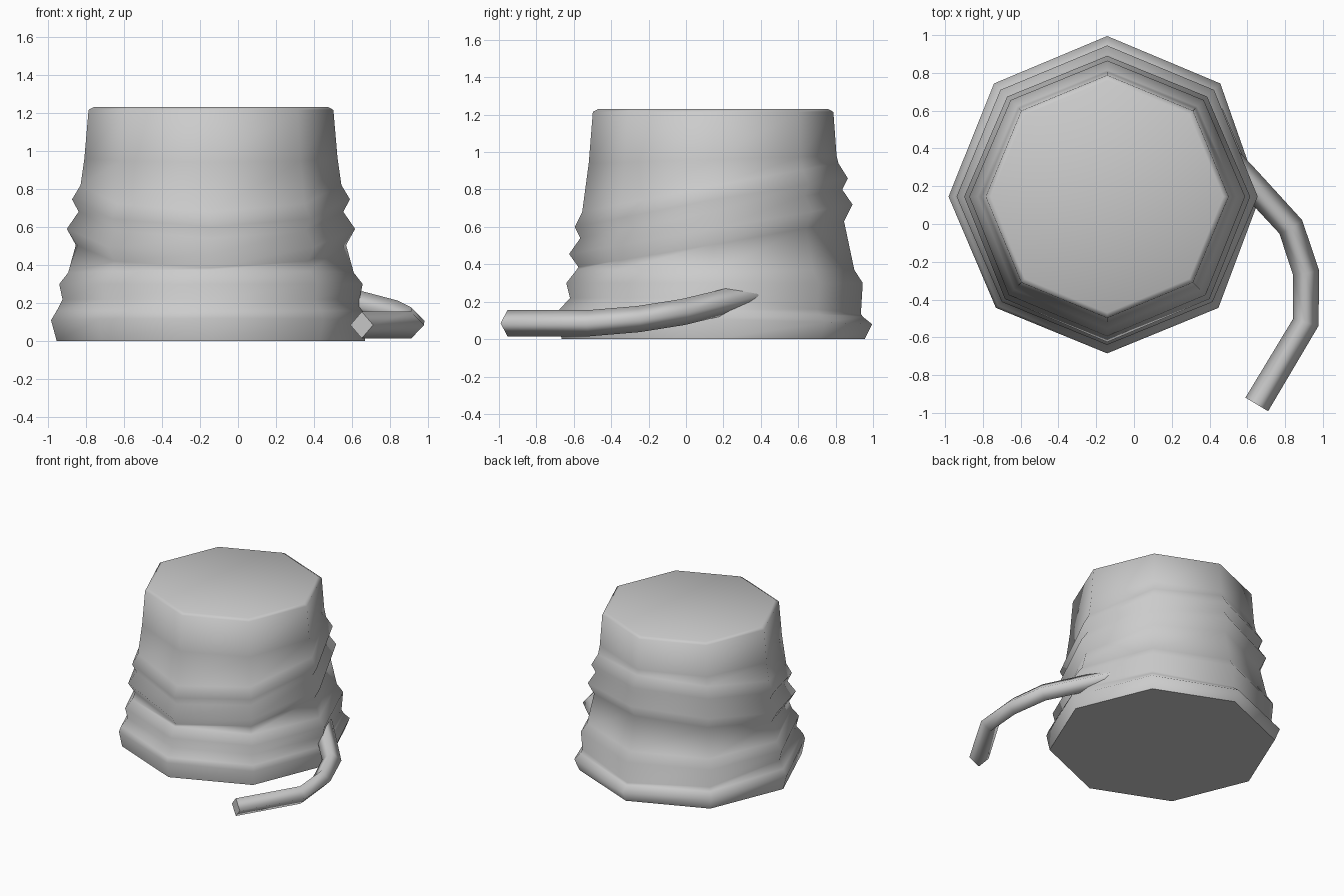
import bpy, bmesh, math
from mathutils import Vector

cube = bpy.data.objects.get("Cube")
if cube:
    bpy.data.objects.remove(cube)

GREY = (0.6, 0.6, 0.6, 1)
mat = bpy.data.materials.new("plain grey")
mat.use_nodes = True
mat.diffuse_color = GREY
mat.node_tree.nodes["Principled BSDF"].inputs["Base Color"].default_value = GREY


def loft(name, rings, smooth_end=False):
    """Skin a list of equal-length point rings and cap both ends."""
    bm = bmesh.new()
    loops = [[bm.verts.new(p) for p in ring] for ring in rings]
    n = len(loops[0])
    for a, b in zip(loops, loops[1:]):
        for i in range(n):
            j = (i + 1) % n
            bm.faces.new((a[i], a[j], b[j], b[i])).smooth = True
    bm.faces.new(loops[0][::-1])
    bm.faces.new(loops[-1]).smooth = smooth_end
    bmesh.ops.recalc_face_normals(bm, faces=bm.faces)
    mesh = bpy.data.meshes.new(name)
    bm.to_mesh(mesh)
    bm.free()
    mesh.materials.append(mat)
    obj = bpy.data.objects.new(name, mesh)
    bpy.context.collection.objects.link(obj)
    return obj


def blend(values, s):
    """Mix (back, middle, front) values; s runs from 1 at the back to -1."""
    back, mid, front = values
    return mid + (back - mid) * s if s > 0 else mid + (mid - front) * s


# Coiled body: tilted octagonal rings, each with radius and height
# given at the back, middle and front
PROFILE = [
    ((.81, .81, .81), (0, 0, 0)),
    ((.85, .84, .83), (.08, .11, .12)),
    ((.80, .81, .82), (.12, .16, .16)),
    ((.79, .78, .765), (.135, .22, .22)),
    ((.80, .797, .785), (.30, .30, .30)),
    ((.755, .75, .73), (.37, .36, .37)),
    ((.70, .71, .72), (.63, .505, .385)),
    ((.745, .757, .77), (.72, .59, .455)),
    ((.69, .695, .71), (.80, .68, .54)),
    ((.72, .73, .74), (.86, .745, .60)),
    ((.67, .685, .70), (.94, .82, .68)),
    ((.66, .665, .665), (.98, .96, .94)),
    ((.643, .643, .643), (1.215, 1.215, 1.215)),
    ((.615, .615, .615), (1.23, 1.23, 1.23)),
]
body_rings = []
for radii, heights in PROFILE:
    ring = []
    for k in range(8):
        c, s = math.cos(k * math.pi / 4), math.sin(k * math.pi / 4)
        r, z = blend(radii, s), blend(heights, s)
        if k == 0:
            r = min(r, .81)
        ring.append(Vector((-.142 + r * c, .145 + r * s, z)))
    body_rings.append(ring)
loft("coiled_body", body_rings, smooth_end=True)

# Tail: a diamond section swept along a bent path
PATH = [Vector(p) for p in [
    (.50, .34, .235), (.60, .235, .205), (.83, -.015, .145),
    (.91, -.255, .107), (.91, -.52, .085), (.65, -.955, .085)]]
HALF = .07
tail_rings = []
for i, p in enumerate(PATH):
    before = (p - PATH[max(i - 1, 0)]).normalized()
    after = (PATH[min(i + 1, len(PATH) - 1)] - p).normalized()
    along = (before + after).normalized()
    side = along.cross(Vector((0, 0, 1))).normalized()
    up = side.cross(along)
    tail_rings.append([p + d * HALF for d in (side, up, -side, -up)])
loft("tail", tail_rings)
